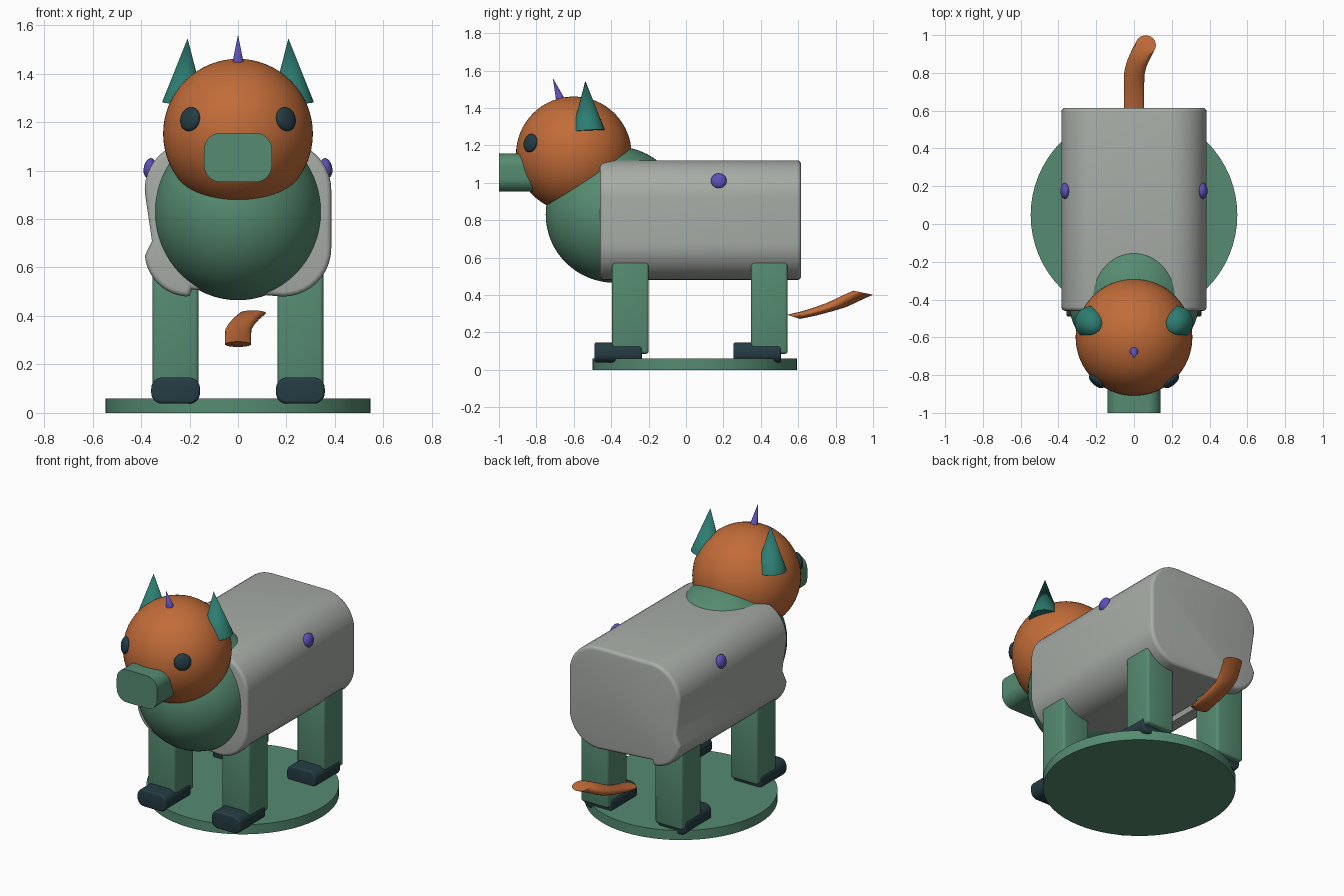
import bpy, bmesh, math
from mathutils import Vector, Matrix

if "Cube" in bpy.data.objects:
    bpy.data.objects.remove(bpy.data.objects["Cube"])


def material(name, rgb):
    m = bpy.data.materials.new(name)
    m.diffuse_color = (*rgb, 1)
    m.use_nodes = True
    m.node_tree.nodes["Principled BSDF"].inputs["Base Color"].default_value = m.diffuse_color
    return m


ORANGE = material("orange", (0.54, 0.15, 0.04))
GREEN = material("green", (0.092, 0.26, 0.165))
GREY = material("grey", (0.39, 0.415, 0.385))
NAVY = material("navy", (0.018, 0.045, 0.057))
TEAL = material("teal", (0.026, 0.205, 0.165))
PURPLE = material("purple", (0.11, 0.08, 0.48))


def finish(bm, name, mat, angle=40):
    bmesh.ops.recalc_face_normals(bm, faces=bm.faces)
    me = bpy.data.meshes.new(name)
    bm.to_mesh(me)
    bm.free()
    me.materials.append(mat)
    ob = bpy.data.objects.new(name, me)
    bpy.context.collection.objects.link(ob)
    bpy.ops.object.select_all(action='DESELECT')
    ob.select_set(True)
    bpy.context.view_layer.objects.active = ob
    bpy.ops.object.shade_smooth_by_angle(angle=math.radians(angle))
    return ob


def ball(name, loc, radii, mat, axis=(0, 0, 1), seg=48):
    """Ellipsoid whose local z radius lies along axis."""
    bm = bmesh.new()
    rot = Vector((0, 0, 1)).rotation_difference(Vector(axis)).to_matrix().to_4x4()
    mx = Matrix.Translation(loc) @ rot @ Matrix.Diagonal((*radii, 1))
    bmesh.ops.create_uvsphere(bm, u_segments=seg, v_segments=seg // 2, radius=1, matrix=mx)
    return finish(bm, name, mat)


def cone(name, base, tip, r1, r2, mat, seg=32):
    base, tip = Vector(base), Vector(tip)
    d = tip - base
    rot = Vector((0, 0, 1)).rotation_difference(d).to_matrix().to_4x4()
    bm = bmesh.new()
    bmesh.ops.create_cone(bm, cap_ends=True, segments=seg, radius1=r1, radius2=r2,
                          depth=d.length, matrix=Matrix.Translation((base + tip) / 2) @ rot)
    return finish(bm, name, mat)


def arc(cx, cz, r, a0, a1, n=10):
    return [(cx + r * math.cos(math.radians(a0 + (a1 - a0) * i / n)),
             cz + r * math.sin(math.radians(a0 + (a1 - a0) * i / n))) for i in range(n + 1)]


def round_rect(x0, x1, z0, z1, r):
    return (arc(x1 - r, z1 - r, r, 90, 0) + arc(x1 - r, z0 + r, r, 0, -90)
            + arc(x0 + r, z0 + r, r, -90, -180) + arc(x0 + r, z1 - r, r, 180, 90))


def prism(name, profile, y0, y1, mat, bevel=0.0):
    """Extrude an x-z outline along y, with optional rounded end rims."""
    bm = bmesh.new()
    front = bm.faces.new([bm.verts.new((x, y0, z)) for x, z in profile])
    ext = bmesh.ops.extrude_face_region(bm, geom=[front], use_keep_orig=True)
    verts = [g for g in ext['geom'] if isinstance(g, bmesh.types.BMVert)]
    bmesh.ops.translate(bm, verts=verts, vec=(0, y1 - y0, 0))
    if bevel:
        rims = [e for e in bm.edges if abs(e.verts[0].co.y - e.verts[1].co.y) < 1e-5]
        bmesh.ops.bevel(bm, geom=rims, offset=bevel, segments=4, profile=0.5,
                        affect='EDGES', clamp_overlap=True)
    return finish(bm, name, mat)


def bevel_box(name, lo, hi, r, mat):
    lo, hi = Vector(lo), Vector(hi)
    bm = bmesh.new()
    bmesh.ops.create_cube(bm, size=1, matrix=Matrix.Translation((lo + hi) / 2)
                          @ Matrix.Diagonal((*(hi - lo), 1)))
    bmesh.ops.bevel(bm, geom=bm.edges[:], offset=r, segments=3, profile=0.5, affect='EDGES')
    return finish(bm, name, mat)


# Base disc
cone("base_disc", (0, 0.047, 0), (0, 0.047, 0.06), 0.547, 0.547, GREEN, 64)

# Body with a shallow side groove and a small step underneath
body = (arc(0.185, 0.92, 0.2, 90, 0) + arc(0.185, 0.68, 0.2, 0, -90)
        + [(-0.19, 0.51), (-0.2, 0.482)]
        + arc(-0.2, 0.665, 0.185, -95, -175)
        + [(-0.355, 0.71), (-0.383, 0.90)] + arc(-0.185, 0.92, 0.2, 178, 90))
prism("body", body, -0.46, 0.615, GREY, 0.025)

# Chest, head and snout
ball("chest", (0, -0.38, 0.83), (0.35, 0.37, 0.365), GREEN, seg=64)
head_c = Vector((0, -0.6, 1.152))
ball("head", head_c, (0.309, 0.309, 0.309), ORANGE, seg=64)
prism("snout", round_rect(-0.14, 0.14, 0.952, 1.156, 0.07), -1.0, -0.75, GREEN)

# Forehead spike
cone("forehead_spike", (0, -0.667, 1.43), (0, -0.712, 1.56), 0.026, 0, PURPLE, 24)

for s, side in ((-1, "left"), (1, "right")):
    # Eyes, ears and side studs
    eye = Vector((s * 0.198, -0.832, 1.212))
    ball(f"{side}_eye", eye, (0.05, 0.05, 0.022), NAVY, eye - head_c, 32)
    cone(f"{side}_ear", (s * 0.225, -0.522, 1.277), (s * 0.208, -0.538, 1.545), 0.088, 0, TEAL)
    ball(f"{side}_stud", (s * 0.365, 0.175, 1.01), (0.042, 0.042, 0.024), PURPLE,
         (s, 0, 0.2), 24)
    # Legs and feet
    xa, xb = sorted((s * 0.163, s * 0.352))
    fa, fb = sorted((s * 0.157, s * 0.358))
    for y, end in ((-0.395, "front"), (0.348, "rear")):
        bevel_box(f"{end}_{side}_leg", (xa, y, 0.085), (xb, y + 0.195, 0.63), 0.015, GREEN)
        prism(f"{end}_{side}_foot", round_rect(fa, fb, 0.038, 0.146, 0.045),
              y - 0.095, y + 0.16, NAVY, 0.012)

# Tail: flattened tube from near-level rings along a bending path
path = [(0, 0.575, 0.283), (0, 0.66, 0.302), (0, 0.74, 0.325), (0.002, 0.80, 0.345),
        (0.015, 0.85, 0.367), (0.035, 0.895, 0.389), (0.062, 0.947, 0.412)]
bm = bmesh.new()
rings, n = [], 24
for i, (x, y, z) in enumerate(path):
    ry = 0.034 + 0.018 * min(1, i / 3)
    rings.append([bm.verts.new((x + 0.054 * math.cos(a), y + ry * math.sin(a),
                                z - 0.011 * math.sin(a)))
                  for a in (2 * math.pi * k / n for k in range(n))])
for a, b in zip(rings, rings[1:]):
    for k in range(n):
        j = (k + 1) % n
        bm.faces.new((a[k], a[j], b[j], b[k]))
bm.faces.new(rings[0])
bm.faces.new(rings[-1])
finish(bm, "tail", ORANGE)
